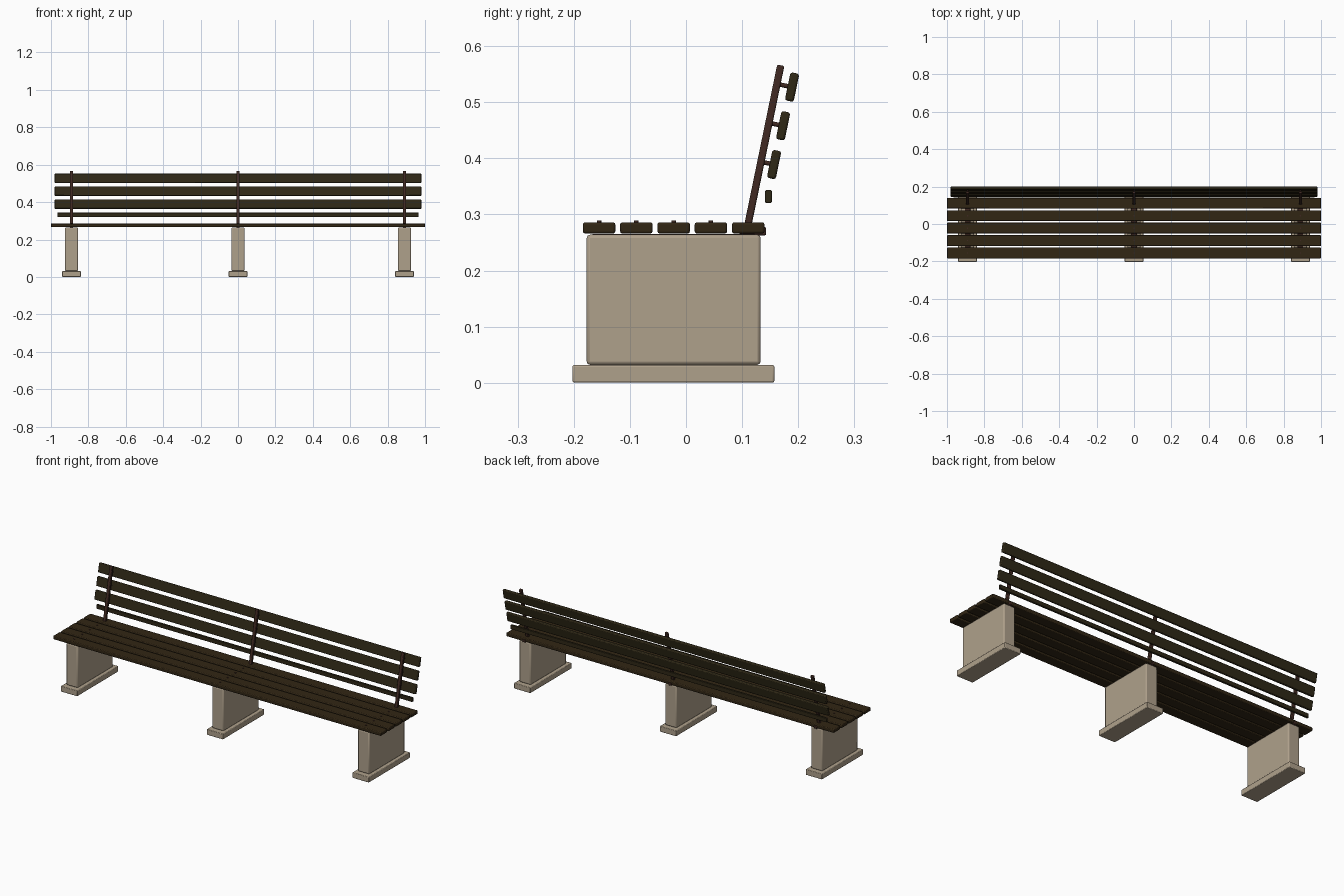
import bpy
import math

if "Cube" in bpy.data.objects:
    bpy.data.objects.remove(bpy.data.objects["Cube"])

TILT = math.atan2(0.058, 0.282)  # backward lean of the backrest
LEGS = (-0.89, 0.0, 0.89)


def material(name, rgb):
    m = bpy.data.materials.new(name)
    m.diffuse_color = (*rgb, 1)
    m.use_nodes = True
    m.node_tree.nodes["Principled BSDF"].inputs["Base Color"].default_value = m.diffuse_color
    return m


concrete = material("concrete", (0.43, 0.355, 0.26))
seat_wood = material("seat wood", (0.031, 0.019, 0.007))
back_wood = material("back wood", (0.028, 0.021, 0.008))
metal = material("brown metal", (0.05, 0.022, 0.016))


def finish(ob, name, mat, bevel, segments=2):
    ob.name = name
    ob.data.materials.append(mat)
    if bevel:
        mod = ob.modifiers.new("rounded edges", 'BEVEL')
        mod.width = bevel
        mod.segments = segments
    bpy.ops.object.shade_smooth_by_angle(angle=math.radians(35))
    return ob


def box(name, centre, size, mat, bevel=0.0, tilt=0.0):
    bpy.ops.mesh.primitive_cube_add(size=1, location=centre)
    ob = bpy.context.object
    ob.scale = size
    bpy.ops.object.transform_apply(location=False, rotation=False, scale=True)
    ob.rotation_euler.x = -tilt
    return finish(ob, name, mat, bevel)


def bolt(name, centre, radius, depth, tilt=0.0):
    bpy.ops.mesh.primitive_cylinder_add(vertices=12, radius=radius, depth=depth, location=centre)
    ob = bpy.context.object
    ob.rotation_euler.x = tilt
    return finish(ob, name, metal, 0)


SEAT_Y = [-0.155 + 0.0665 * i for i in range(5)]
BACK = [(0.189, 0.527), (0.173, 0.458), (0.157, 0.389)]

# Seat slats
for i, y in enumerate(SEAT_Y):
    box(f"seat_slat_{i + 1}", (0, y, 0.276), (2.0, 0.058, 0.020), seat_wood, 0.004)

# Backrest slats and the thin lower rail
for i, (y, z) in enumerate(BACK):
    box(f"back_slat_{i + 1}", (0, y, z), (1.96, 0.016, 0.051), back_wood, 0.004, TILT)
box("back_lower_rail", (0, 0.147, 0.332), (1.93, 0.012, 0.023), back_wood, 0.002)

for n, x in enumerate(LEGS, 1):
    # Concrete foot and pedestal
    box(f"leg_foot_{n}", (x, -0.0225, 0.016), (0.10, 0.36, 0.031), concrete, 0.003)
    box(f"leg_pedestal_{n}", (x, -0.022, 0.148), (0.07, 0.31, 0.232), concrete, 0.006)
    # Metal strip under the seat, with the heel that holds the upright
    box(f"seat_strip_{n}", (x, -0.022, 0.261), (0.03, 0.29, 0.009), metal, 0.002)
    box(f"post_heel_{n}", (x, 0.119, 0.270), (0.018, 0.048, 0.015), metal, 0.003)
    # Leaning upright in front of the back slats
    box(f"back_post_{n}", (x, 0.1385, 0.418), (0.018, 0.013, 0.302), metal, 0.003, TILT)
    # Bolt heads on the seat and studs through the back
    for i, y in enumerate(SEAT_Y[:4]):
        bolt(f"seat_bolt_{n}_{i + 1}", (x, y, 0.284), 0.004, 0.010)
    for i, (y, z) in enumerate(BACK):
        bolt(f"back_stud_{n}_{i + 1}", (x, y - 0.013, z + 0.0027), 0.004, 0.024,
             math.pi / 2 - TILT)
